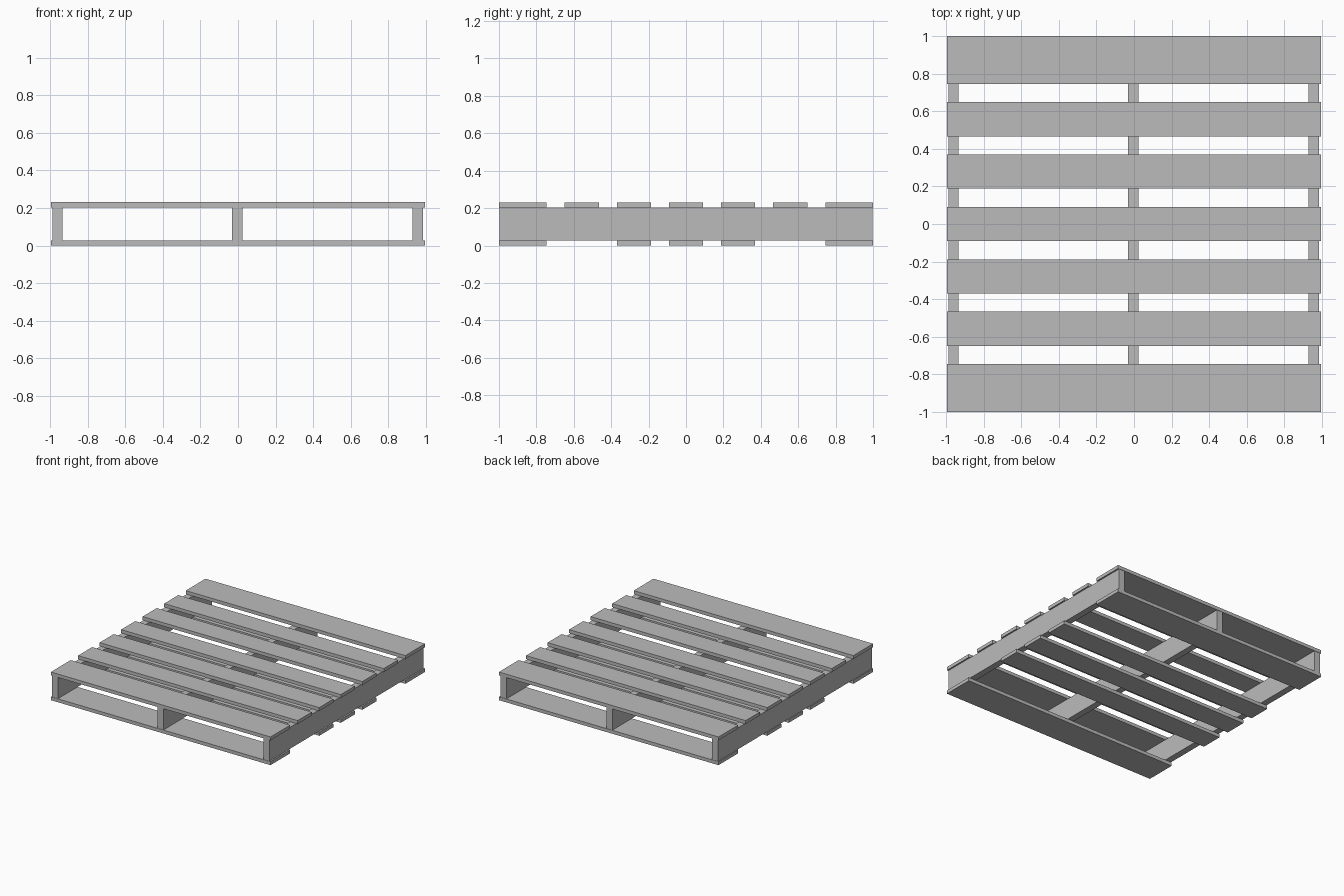
import bpy
import bmesh
from mathutils import Matrix

default = bpy.data.objects.get("Cube")
if default:
    bpy.data.objects.remove(default, do_unlink=True)

# Single flat grey for all timber
grey = bpy.data.materials.new("grey_timber")
grey.use_nodes = True
colour = (0.5, 0.5, 0.5, 1)
grey.diffuse_color = colour
grey.node_tree.nodes["Principled BSDF"].inputs["Base Color"].default_value = colour

HALF_X, HALF_Y = 0.995, 1.0
PLANK, BEAM_HEIGHT, BEAM_WIDTH = 0.028, 0.175, 0.055
WIDE, NARROW = 0.255, 0.182
TOTAL = 2 * PLANK + BEAM_HEIGHT


def box(name, size, centre):
    mesh = bpy.data.meshes.new(name)
    bm = bmesh.new()
    bmesh.ops.create_cube(bm, size=1, matrix=Matrix.Diagonal((*size, 1)))
    bm.to_mesh(mesh)
    bm.free()
    mesh.materials.append(grey)
    obj = bpy.data.objects.new(name, mesh)
    obj.location = centre
    bpy.context.collection.objects.link(obj)


# Three beams running front to back
for side, x in (("right", -0.96), ("middle", -0.004), ("left", 0.955)):
    box(f"{side}_beam", (BEAM_WIDTH, 2 * HALF_Y - 0.006, BEAM_HEIGHT),
        (x, 0, PLANK + BEAM_HEIGHT / 2))

# Seven evenly spaced deck planks, wider at both ends;
# the bottom skips the second and the sixth
widths = [WIDE] + [NARROW] * 5 + [WIDE]
gap = (2 * HALF_Y - sum(widths)) / 6
y = -HALF_Y
for i, width in enumerate(widths):
    centre_y = y + width / 2
    size = (2 * HALF_X, width, PLANK)
    box(f"top_plank_{i + 1}", size, (0, centre_y, TOTAL - PLANK / 2))
    if i not in (1, 5):
        box(f"bottom_plank_{i + 1}", size, (0, centre_y, PLANK / 2))
    y += width + gap
